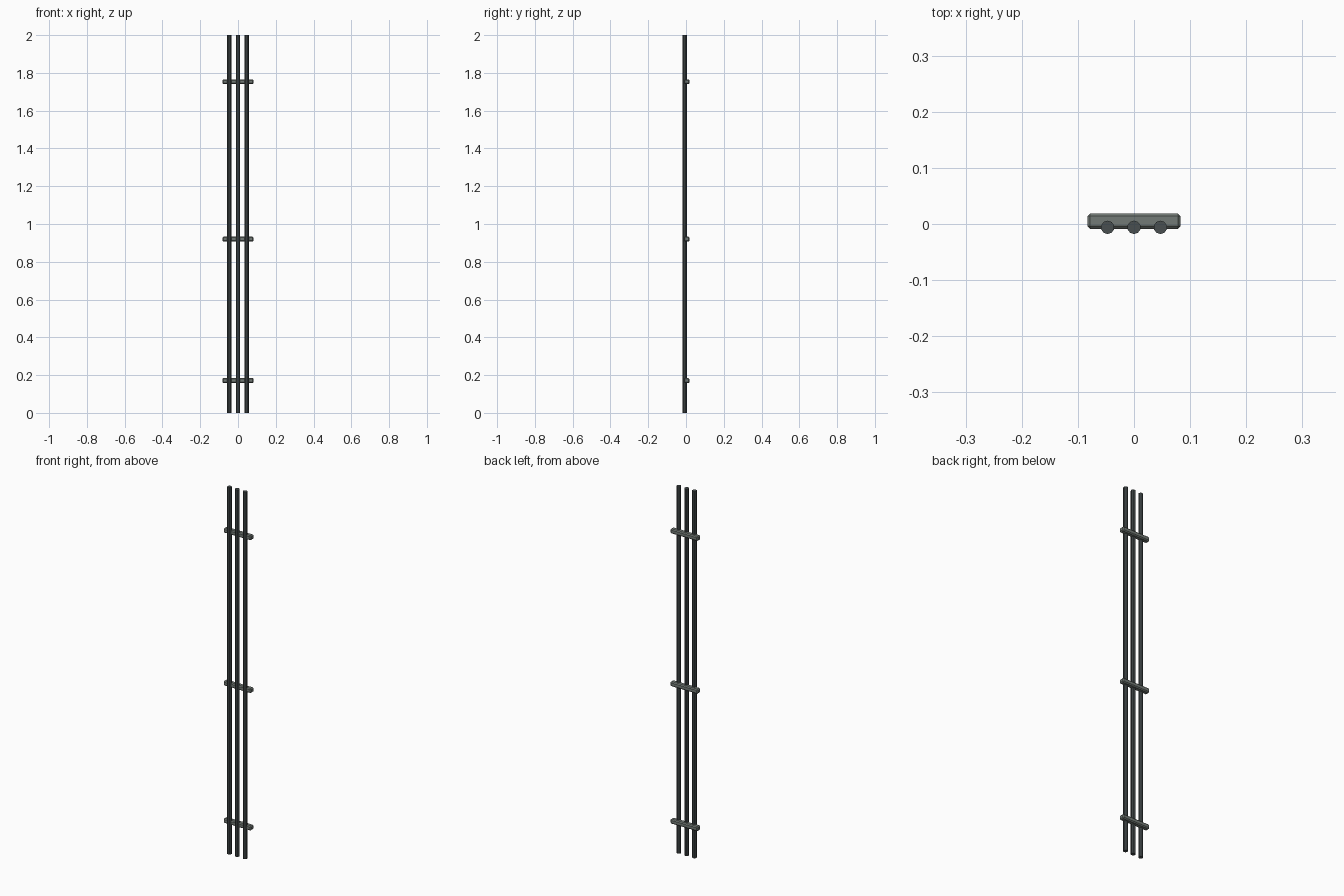
import bpy, bmesh, math
from mathutils import Matrix

if "Cube" in bpy.data.objects:
    bpy.data.objects.remove(bpy.data.objects["Cube"])


def material(name, rgb):
    m = bpy.data.materials.new(name)
    m.diffuse_color = (*rgb, 1)
    m.use_nodes = True
    m.node_tree.nodes["Principled BSDF"].inputs["Base Color"].default_value = m.diffuse_color
    return m


rod_grey = material("dark rod grey", (0.065, 0.078, 0.08))
clamp_grey = material("clamp grey", (0.17, 0.195, 0.18))


def finish(bm, name, mat, loc):
    mesh = bpy.data.meshes.new(name)
    bm.to_mesh(mesh)
    bm.free()
    mesh.materials.append(mat)
    ob = bpy.data.objects.new(name, mesh)
    ob.location = loc
    bpy.context.collection.objects.link(ob)
    return ob


# Three upright rods, full height
for i, x in enumerate((-0.047, 0, 0.047)):
    bm = bmesh.new()
    bmesh.ops.create_cone(bm, cap_ends=True, segments=10, radius1=0.012,
                          radius2=0.012, depth=2.0)
    finish(bm, f"rod_{i + 1}", rod_grey, (x, -0.006, 1.0))

# Three chamfered cross clamps behind the rods
for i, z in enumerate((0.171, 0.92, 1.753)):
    bm = bmesh.new()
    bmesh.ops.create_cube(bm, size=1, matrix=Matrix.Diagonal((0.166, 0.028, 0.025, 1)))
    bmesh.ops.bevel(bm, geom=bm.edges[:], offset=0.005, segments=1, affect='EDGES')
    finish(bm, f"cross_clamp_{i + 1}", clamp_grey, (0, 0.005, z))
